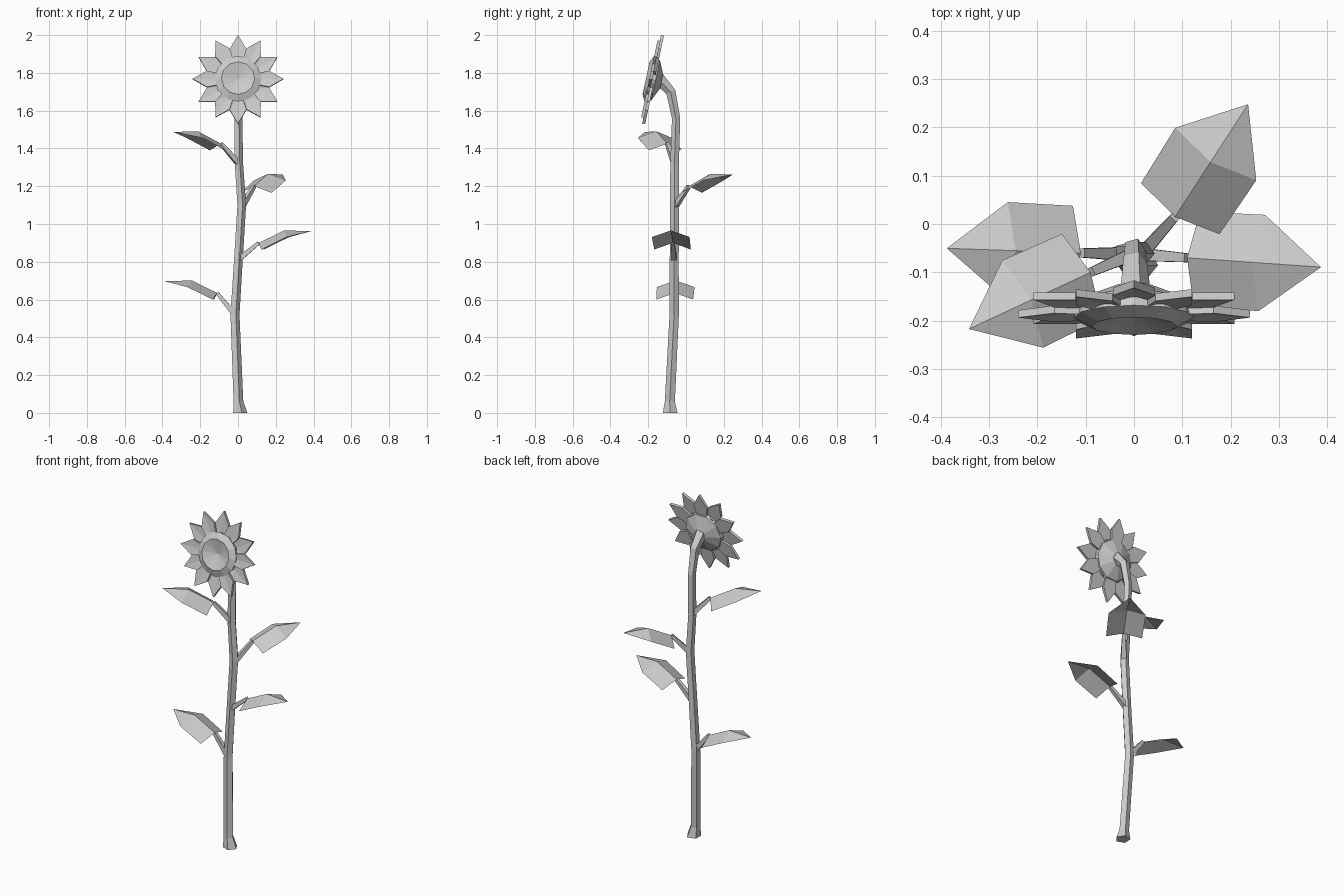
import bpy, bmesh
from math import sin, cos, pi, radians
from mathutils import Vector, Matrix

cube = bpy.data.objects.get("Cube")
if cube:
    bpy.data.objects.remove(cube, do_unlink=True)

grey = bpy.data.materials.new("plain grey")
grey.use_nodes = True
grey.diffuse_color = (0.6, 0.6, 0.6, 1)
grey.node_tree.nodes["Principled BSDF"].inputs["Base Color"].default_value = (0.6, 0.6, 0.6, 1)


def finish(name, bm, closed=True):
    if closed:
        bmesh.ops.recalc_face_normals(bm, faces=bm.faces)
    mesh = bpy.data.meshes.new(name)
    bm.to_mesh(mesh)
    bm.free()
    mesh.materials.append(grey)
    obj = bpy.data.objects.new(name, mesh)
    bpy.context.collection.objects.link(obj)
    return obj


def bridge(bm, a, b):
    n = len(a)
    for i in range(n):
        bm.faces.new((a[i], a[(i + 1) % n], b[(i + 1) % n], b[i]))


def tube(name, path, radii, sides, ref, turn):
    """Loft a polygon along a path, square to its direction."""
    bm = bmesh.new()
    pts = [Vector(p) for p in path]
    rings = []
    for i, p in enumerate(pts):
        t = (pts[min(i + 1, len(pts) - 1)] - pts[max(i - 1, 0)]).normalized()
        if i == 0 and name == "stem":
            t = Vector((0, 0, 1))
        a = (ref - t * ref.dot(t)).normalized()
        b = t.cross(a)
        angles = [turn + 2 * pi * k / sides for k in range(sides)]
        rings.append([bm.verts.new(p + radii[i] * (a * cos(g) + b * sin(g))) for g in angles])
    for a, b in zip(rings, rings[1:]):
        bridge(bm, a, b)
    bm.faces.new(rings[0])
    bm.faces.new(rings[-1])
    return finish(name, bm)


# Stem with a flared foot and a bent neck
stem_path = [(0.009, -0.083, 0), (0, -0.085, 0.06), (-0.018, -0.062, 0.52), (0, -0.062, 0.81),
             (0.018, -0.06, 1.1), (0.003, -0.06, 1.32), (0, -0.052, 1.56),
             (0, -0.08, 1.7), (0, -0.15, 1.775)]
tube("stem", stem_path, [0.041, 0.028, 0.026, 0.025, 0.025, 0.024, 0.023, 0.027, 0.036],
     5, Vector((1, 0, 0)), radians(-3))


def leaf(name, root, base, heading):
    """Folded leaf sheet on a short stalk."""
    tube(name + "_stalk", [root, base], [0.02, 0.013], 4, Vector((0, 0, 1)), pi / 4)
    bm = bmesh.new()
    place = Matrix.Translation(base) @ Matrix.Rotation(radians(heading), 4, 'Z')

    def vert(*co):
        return bm.verts.new(place @ Vector(co))
    heel, middle, tip = vert(0, 0, 0), vert(0.135, 0, 0.066), vert(0.278, 0, 0.062)
    for s in (-1, 1):
        low = vert(0.02, 0.097 * s, -0.035)
        shoulder = vert(0.155, 0.1 * s, 0.031)
        for loop in ((heel, low, shoulder, middle), (middle, shoulder, tip)):
            bm.faces.new(loop if s < 0 else loop[::-1])
    finish(name, bm, closed=False)


leaf("lower_right_leaf", (-0.018, -0.062, 0.52), (-0.11, -0.06, 0.635), 178)
leaf("lower_left_leaf", (0, -0.062, 0.81), (0.11, -0.07, 0.9), -4)
leaf("back_leaf", (0.018, -0.06, 1.09), (0.085, 0.015, 1.2), 57)
leaf("upper_right_leaf", (0.003, -0.06, 1.32), (-0.09, -0.1, 1.425), 205)

# Flower frame: local z faces forward and slightly up, local y points up
TILT = radians(12)
head = Matrix.Translation((0, -0.19, 1.768)) @ Matrix.Rotation(pi / 2 - TILT, 4, 'X')


def turned(name, profile, sides):
    """Revolve a radius and depth profile whose two ends close on the axis."""
    bm = bmesh.new()
    rings = [[bm.verts.new(head @ Vector((r * cos(2 * pi * k / sides), r * sin(2 * pi * k / sides), z)))
              for k in range(sides)] for r, z in profile]
    for a, b in zip(rings, rings[1:]):
        bridge(bm, a, b)
    bmesh.ops.remove_doubles(bm, verts=bm.verts, dist=0.0005)
    return finish(name, bm)


# Seed disc with a sloped rim and a sunken middle
turned("seed_disc", [(0, -0.02), (0.118, -0.02), (0.124, 0.004), (0.088, 0.022), (0, -0.004)], 12)

# Cup behind the petals
turned("flower_cup", [(0, -0.01), (0.12, -0.012), (0.115, -0.03), (0.04, -0.062), (0, -0.062)], 10)

# Twelve thick petals, every second one set back
for i in range(12):
    bm = bmesh.new()
    depth = 0.004 if i % 2 == 0 else -0.008
    place = head @ Matrix.Rotation(pi * i / 6, 4, 'Z')
    outline = [(0.09, -0.028), (0.165, -0.044), (0.24, 0), (0.165, 0.044), (0.09, 0.028)]
    front = [bm.verts.new(place @ Vector((x, y, depth))) for x, y in outline]
    back = [bm.verts.new(place @ Vector((x, y, depth - 0.016))) for x, y in outline]
    bridge(bm, front, back)
    bm.faces.new(back)
    crease = bm.verts.new(place @ Vector((0.1, 0, depth - 0.008)))
    for k in range(5):
        bm.faces.new((front[k], front[(k + 1) % 5], crease))
    finish("petal_%d" % (i + 1), bm)
